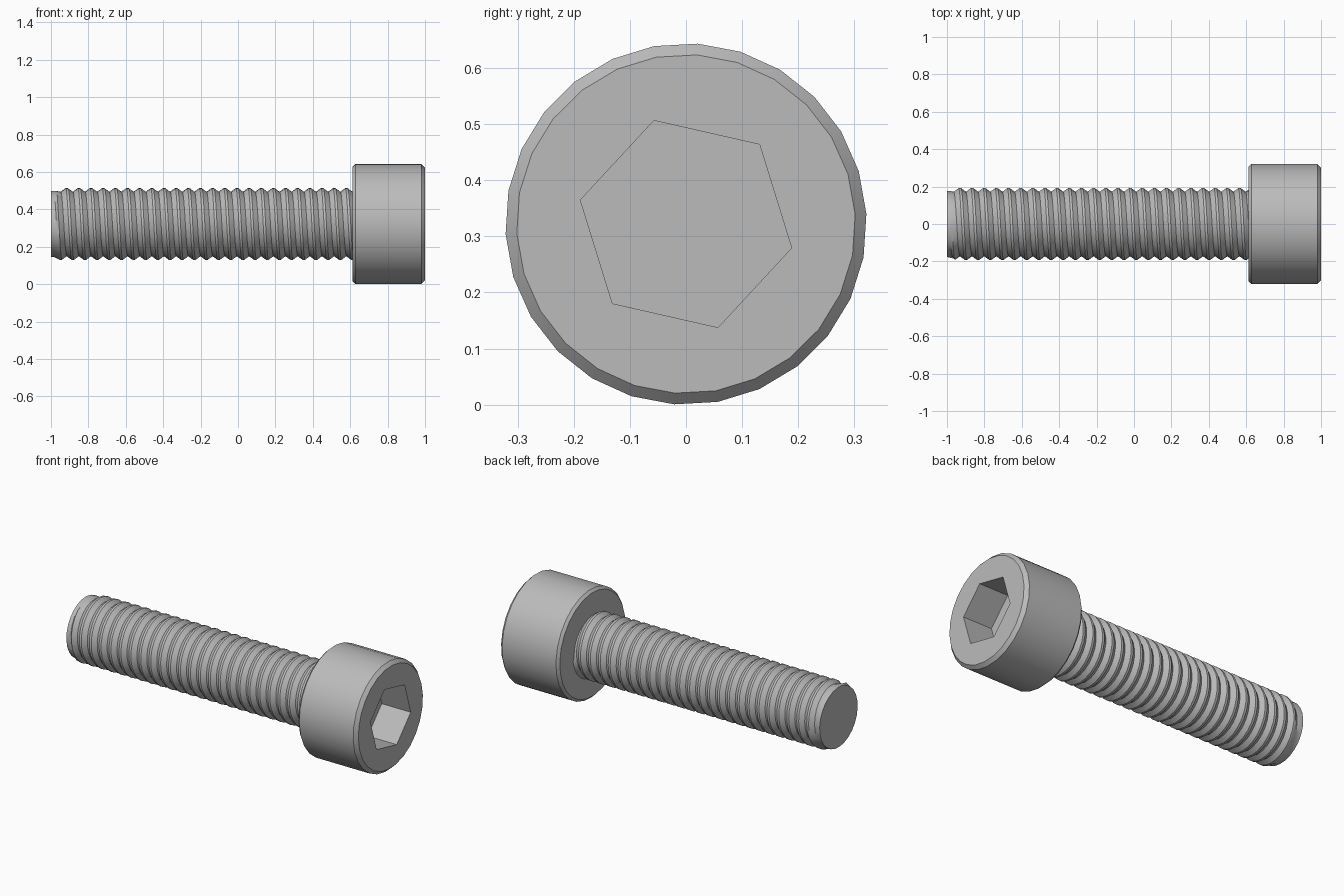
import bpy, bmesh
from math import pi, sin, cos, radians

cube = bpy.data.objects.get("Cube")
if cube:
    bpy.data.objects.remove(cube, do_unlink=True)

SIDES = 26
TURN = radians(3.2)      # rotation of the polygon sides
AXIS_Z = 0.322           # height of the screw axis
HEAD_R = 0.322
HEAD_BACK = 0.612
SOCKET_R, SOCKET_DEPTH = 0.193, 0.19
PITCH = 0.065
ROOT_R, CREST_R, END_R = 0.173, 0.192, 0.178

steel = bpy.data.materials.new("grey steel")
steel.use_nodes = True
grey = (0.5, 0.5, 0.5, 1)
steel.diffuse_color = grey
steel.node_tree.nodes["Principled BSDF"].inputs["Base Color"].default_value = grey


def point(bm, x, r, a):
    return bm.verts.new((x, r * cos(a), AXIS_Z + r * sin(a)))


def ring(bm, x, r, count, turn):
    return [point(bm, x, r, turn + 2 * pi * i / count) for i in range(count)]


def skin(bm, a, b):
    n = len(a)
    for i in range(n):
        bm.faces.new((a[i], a[(i + 1) % n], b[(i + 1) % n], b[i]))


def loop_edges(bm, verts):
    return [bm.edges.get((v, verts[i - 1])) for i, v in enumerate(verts)]


def finish(bm, name):
    bmesh.ops.recalc_face_normals(bm, faces=bm.faces)
    mesh = bpy.data.meshes.new(name)
    bm.to_mesh(mesh)
    bm.free()
    mesh.materials.append(steel)
    obj = bpy.data.objects.new(name, mesh)
    bpy.context.collection.objects.link(obj)
    bpy.ops.object.select_all(action="DESELECT")
    obj.select_set(True)
    bpy.context.view_layer.objects.active = obj
    bpy.ops.object.shade_smooth_by_angle(angle=radians(30))


# Head: chamfered cylinder with a hexagonal socket
bm = bmesh.new()
profile = [(HEAD_BACK, HEAD_R - 0.015), (HEAD_BACK + 0.015, HEAD_R),
           (0.98, HEAD_R), (1.0, HEAD_R - 0.02)]
rings = [ring(bm, x, r, SIDES, TURN) for x, r in profile]
for a, b in zip(rings, rings[1:]):
    skin(bm, a, b)
bm.faces.new(rings[0])
mouth = ring(bm, 1.0, SOCKET_R, 6, radians(-12.8))
floor = ring(bm, 1.0 - SOCKET_DEPTH, SOCKET_R, 6, radians(-12.8))
skin(bm, mouth, floor)
bm.faces.new(floor)
bmesh.ops.triangle_fill(bm, use_beauty=True,
                        edges=loop_edges(bm, rings[-1]) + loop_edges(bm, mouth))
finish(bm, "socket_head")

# Shank: right-handed helical thread, trimmed at both ends
bm = bmesh.new()
section = [(0, ROOT_R), (0.4, CREST_R), (0.6, CREST_R)]
start = -0.947 - PITCH * 2.75
shank_end = HEAD_BACK + 0.01
turns = int((shank_end - start) / PITCH) + 2
columns = []
for i in range(SIDES + 1):
    column = []
    for k in range(turns):
        for offset, r in section:
            x = start + PITCH * (k + offset - 0.5 + i / SIDES)
            if x < -0.968:
                r = END_R
            x = min(max(x, -1.0), shank_end)
            if x == shank_end:
                r = ROOT_R
            column.append(point(bm, x, r, TURN + 2 * pi * i / SIDES))
    columns.append(column)

# Close the last column onto the first, one turn further along
per_turn = len(section)
for i in range(SIDES):
    a, b = columns[i], columns[i + 1]
    for j in range(len(a) - 1):
        bm.faces.new((a[j], a[j + 1], b[j + 1], b[j]))
bmesh.ops.remove_doubles(bm, verts=bm.verts, dist=0.0001)
bmesh.ops.dissolve_degenerate(bm, edges=bm.edges, dist=0.0001)

# Flat tip
bm.faces.new(ring(bm, -1.0, END_R, SIDES, TURN))
bmesh.ops.remove_doubles(bm, verts=bm.verts, dist=0.0001)
finish(bm, "threaded_shank")
